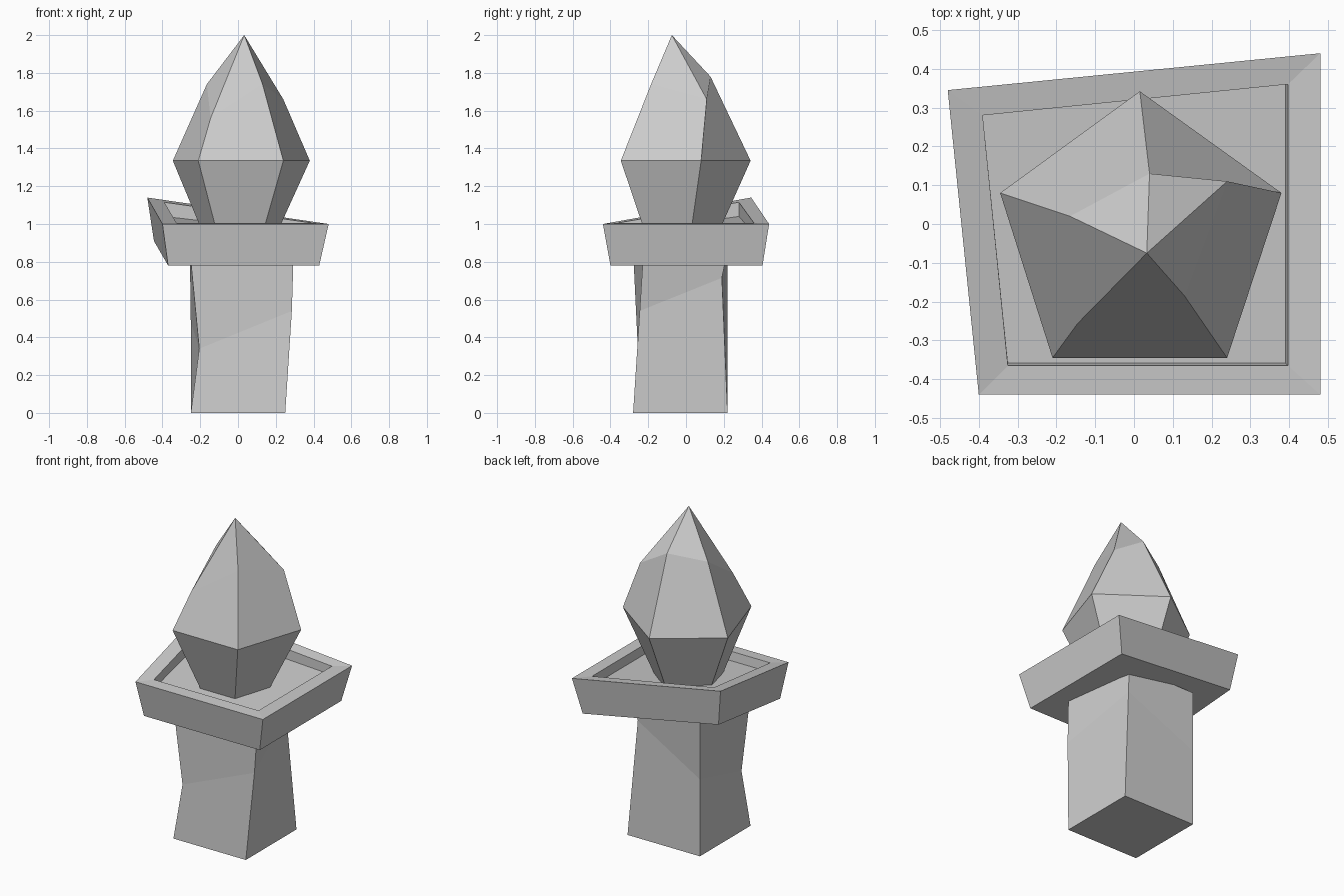
import bpy, bmesh


def loft(name, rings, apex=None):
    """Skin a stack of matching rings, closing the bottom and the top (cap or point)."""
    bm = bmesh.new()
    loops = [[bm.verts.new(p) for p in ring] for ring in rings]
    n = len(loops[0])
    for low, high in zip(loops, loops[1:]):
        for i in range(n):
            j = (i + 1) % n
            bm.faces.new((low[i], low[j], high[j], high[i]))
    bm.faces.new(loops[0][::-1])
    if apex:
        tip = bm.verts.new(apex)
        for i in range(n):
            bm.faces.new((loops[-1][i], loops[-1][(i + 1) % n], tip))
    else:
        bm.faces.new(loops[-1])
    bmesh.ops.recalc_face_normals(bm, faces=bm.faces)
    mesh = bpy.data.meshes.new(name)
    bm.to_mesh(mesh)
    bm.free()
    obj = bpy.data.objects.new(name, mesh)
    bpy.context.collection.objects.link(obj)
    return obj


def flat(points, z):
    return [(x, y, z) for x, y in points]


# Crooked four-sided post (corners: front left, front right, back right, back left)
loft("post", [
    flat([(-0.25, -0.28), (0.25, -0.28), (0.25, 0.22), (-0.25, 0.22)], 0),
    [(-0.205, -0.255, 0.34), (0.285, -0.245, 0.54),
     (0.20, 0.19, 0.715), (-0.25, 0.22, 0.48)],
    flat([(-0.255, -0.28), (0.295, -0.225), (0.22, 0.22), (-0.25, 0.22)], 0.86),
])

# Tray: underside, outer rim, inner rim, sunken floor; the back left corner is bent up
loft("tray", [
    flat([(-0.37, -0.40), (0.43, -0.40), (0.43, 0.405)], 0.78) + [(-0.445, 0.315, 0.91)],
    flat([(-0.40, -0.44), (0.48, -0.44), (0.48, 0.44)], 1.0) + [(-0.48, 0.345, 1.14)],
    flat([(-0.325, -0.365), (0.397, -0.365), (0.397, 0.36)], 1.005) + [(-0.39, 0.28, 1.115)],
    flat([(-0.325, -0.358), (0.39, -0.358), (0.39, 0.36)], 0.95) + [(-0.39, 0.28, 1.04)],
])

# Five-sided pointed flame with an uneven upper ring
loft("flame", [
    flat([(-0.11, -0.215), (0.13, -0.215), (0.205, 0.025),
          (0.015, 0.17), (-0.185, 0.025)], 0.95),
    flat([(-0.21, -0.345), (0.24, -0.345), (0.38, 0.08),
          (0.015, 0.342), (-0.345, 0.08)], 1.335),
    [(-0.145, -0.256, 1.56), (0.13, -0.185, 1.74), (0.24, 0.11, 1.66),
     (0.04, 0.13, 1.78), (-0.165, 0.02, 1.74)],
], apex=(0.033, -0.075, 2.0))
